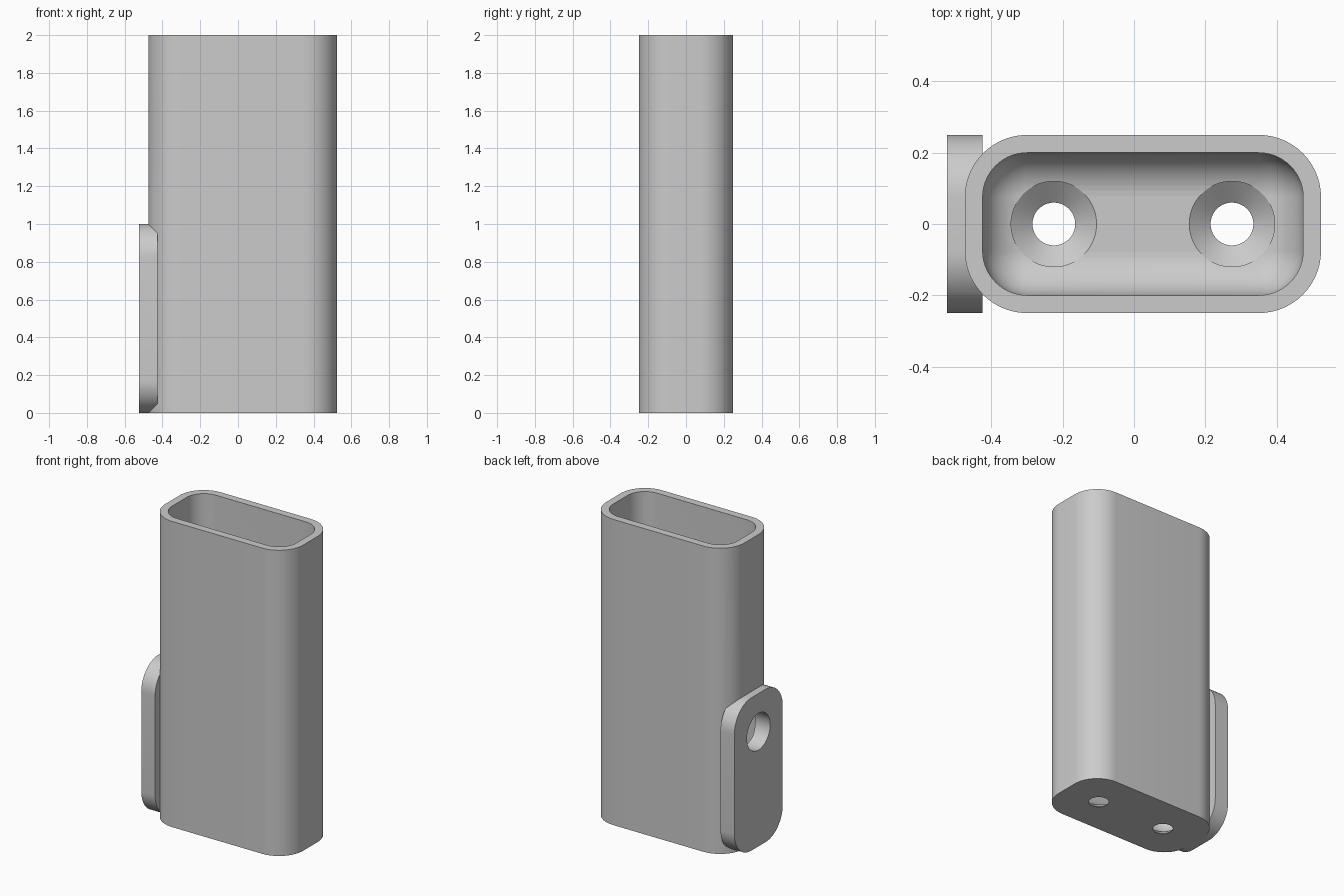
import bpy, math

old = bpy.data.objects.get("Cube")
if old:
    bpy.data.objects.remove(old, do_unlink=True)

grey = bpy.data.materials.new("light_grey")
grey.use_nodes = True
colour = (0.6, 0.6, 0.6, 1)
grey.diffuse_color = colour
grey.node_tree.nodes["Principled BSDF"].inputs["Base Color"].default_value = colour


def rounded(hx, hy, r, steps=14):
    """Outline of a rounded rectangle, counter-clockwise."""
    points = []
    for k, (sx, sy) in enumerate([(1, 1), (-1, 1), (-1, -1), (1, -1)]):
        for i in range(steps + 1):
            a = (k + i / steps) * math.pi / 2
            points.append((sx * (hx - r) + r * math.cos(a),
                           sy * (hy - r) + r * math.sin(a)))
    return points


def circle(r, n=64):
    return [(r * math.cos(math.tau * i / n), r * math.sin(math.tau * i / n))
            for i in range(n)]


def loft(name, layers, place):
    """Closed solid through (outline, height) layers, mapped by place()."""
    n = len(layers[0][0])
    verts = [place(u, v, w) for outline, w in layers for u, v in outline]
    faces = [tuple(reversed(range(n))),
             tuple(range(len(verts) - n, len(verts)))]
    for k in range(len(layers) - 1):
        for i in range(n):
            j = (i + 1) % n
            faces.append((k * n + i, k * n + j, (k + 1) * n + j, (k + 1) * n + i))
    mesh = bpy.data.meshes.new(name)
    mesh.from_pydata(verts, [], faces)
    mesh.materials.append(grey)
    obj = bpy.data.objects.new(name, mesh)
    bpy.context.collection.objects.link(obj)
    return obj


def combine(target, tool, operation):
    """Apply a boolean and discard the tool."""
    bpy.context.view_layer.objects.active = target
    mod = target.modifiers.new(operation, 'BOOLEAN')
    mod.operation = operation
    mod.solver = 'EXACT'
    mod.object = tool
    bpy.ops.object.modifier_apply(modifier=mod.name)
    bpy.data.objects.remove(tool, do_unlink=True)


CX = 0.025          # centre of the tube
WALL = 0.05
FILLET = 0.125


def upright(x):
    return lambda u, v, w: (x + u, v, w)


def sideways(z):
    return lambda u, v, w: (w, u, z + v)


# Tube with a rounded outline
outer = rounded(0.5, 0.25, 0.175)
holder = loft("holder_body", [(outer, 0), (outer, 2)], upright(CX))

# Mounting plate merged into the side wall
plate_outline = rounded(0.25, 0.5, 0.175)
plate = loft("mounting_plate", [(plate_outline, -0.525), (plate_outline, -0.425)],
             sideways(0.5))
combine(holder, plate, 'UNION')

# Cavity with a filleted floor
layers = []
for i in range(13):
    a = math.radians(2 + 88 * i / 12)
    inset = FILLET * (1 - math.sin(a))
    layers.append((rounded(0.5 - WALL - inset, 0.25 - WALL - inset, FILLET - inset),
                   WALL + FILLET * (1 - math.cos(a))))
layers.append((layers[-1][0], 2.1))
combine(holder, loft("cavity_cutter", layers, upright(CX)), 'DIFFERENCE')

# Countersunk floor holes
for side in (-1, 1):
    profile = [(0.06, -0.05), (0.06, 0.002), (0.12, WALL), (0.12, 0.09)]
    hole = loft("floor_hole_cutter", [(circle(r), z) for r, z in profile],
                upright(CX + side * 0.25))
    combine(holder, hole, 'DIFFERENCE')

# Straight hole through the plate and wall
hole = loft("plate_hole_cutter", [(circle(0.12), -0.6), (circle(0.12), -0.3)],
            sideways(0.75))
combine(holder, hole, 'DIFFERENCE')

bpy.ops.object.select_all(action='DESELECT')
holder.select_set(True)
bpy.context.view_layer.objects.active = holder
bpy.ops.object.shade_smooth_by_angle(angle=math.radians(25))
